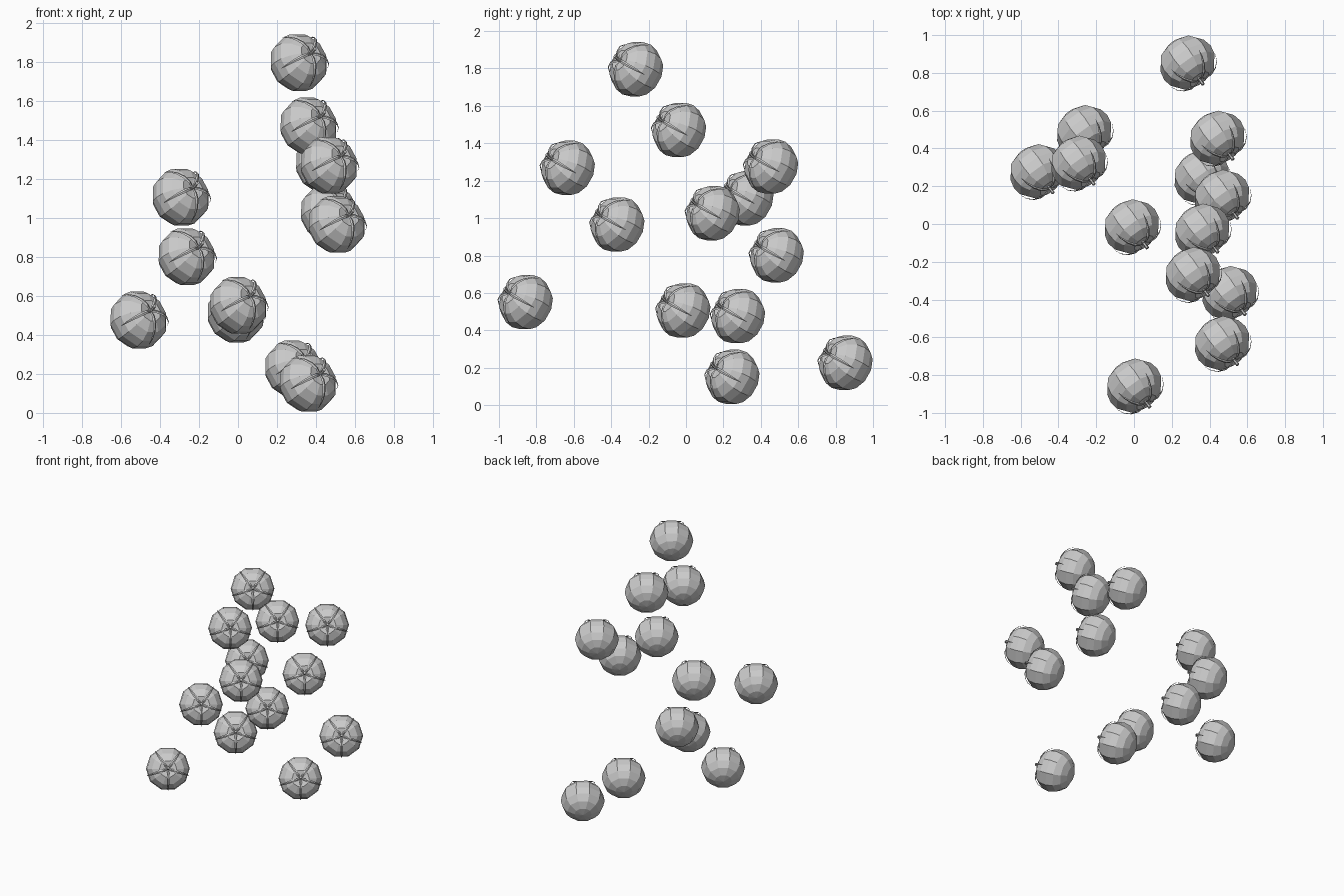
import bpy, bmesh
from math import sin, cos, pi, radians
from mathutils import Vector

if "Cube" in bpy.data.objects:
    bpy.data.objects.remove(bpy.data.objects["Cube"])

# Cluster positions and the shared tilt of every fruit
CENTRES = [(0.31, -0.265, 1.795), (0.36, -0.035, 1.47), (0.465, -0.63, 1.268),
           (0.44, 0.457, 1.275), (-0.295, 0.325, 1.105), (0.465, 0.145, 1.025),
           (0.505, -0.365, 0.965), (-0.265, 0.487, 0.80), (0.0, -0.855, 0.55),
           (-0.013, -0.012, 0.505), (-0.512, 0.28, 0.475), (0.282, 0.855, 0.225),
           (0.357, 0.25, 0.15)]
TILT = (radians(66), 0, radians(36))
SIDES = 10


def mesh_from(bm, name):
    bmesh.ops.recalc_face_normals(bm, faces=bm.faces)
    mesh = bpy.data.meshes.new(name)
    bm.to_mesh(mesh)
    bm.free()
    return mesh


def fruit_mesh():
    """Lathe a squashed ten-sided body with a dimple at the stem end."""
    profile = [(0.06, -0.122), (0.11, -0.094), (0.142, -0.05), (0.153, 0.0),
               (0.145, 0.05), (0.113, 0.094), (0.06, 0.12)]
    bm = bmesh.new()
    rings = [[bm.verts.new((r * cos(2 * pi * k / SIDES), r * sin(2 * pi * k / SIDES), z))
              for k in range(SIDES)] for r, z in profile]
    bottom, top = bm.verts.new((0, 0, -0.131)), bm.verts.new((0, 0, 0.11))
    for k in range(SIDES):
        n = (k + 1) % SIDES
        for a, b in zip(rings, rings[1:]):
            bm.faces.new((a[k], a[n], b[n], b[k]))
        bm.faces.new((bottom, rings[0][n], rings[0][k]))
        bm.faces.new((top, rings[-1][k], rings[-1][n]))
    return mesh_from(bm, "fruit")


def calyx_mesh():
    """Five narrow pointed sepals arching over the fruit."""
    path = [(0.004, 0.118, 0.006), (0.035, 0.130, 0.009), (0.07, 0.127, 0.010),
            (0.108, 0.106, 0.008), (0.138, 0.072, 0.005), (0.153, 0.035, 0.001)]
    bm = bmesh.new()
    for i in range(5):
        a = radians(270 + 72 * i)
        out, side = Vector((cos(a), sin(a), 0)), Vector((-sin(a), cos(a), 0))
        rows = []
        for r, z, w in path:
            mid = out * r + Vector((0, 0, z))
            rows.append([bm.verts.new(mid - side * w),
                         bm.verts.new(mid + Vector((0, 0, 0.004))),
                         bm.verts.new(mid + side * w)])
        for p, q in zip(rows, rows[1:]):
            for j in range(2):
                bm.faces.new((p[j], q[j], q[j + 1], p[j + 1]))
    return mesh_from(bm, "calyx")


def stem_mesh():
    """Short bent stalk."""
    path = [(0, 0.108, 0.009), (0.0, 0.135, 0.007), (0.008, 0.160, 0.010)]
    bm = bmesh.new()
    rings = [[bm.verts.new((r * cos(pi * k / 3), y + r * sin(pi * k / 3), z))
              for k in range(6)] for y, z, r in path]
    for p, q in zip(rings, rings[1:]):
        for k in range(6):
            n = (k + 1) % 6
            bm.faces.new((p[k], p[n], q[n], q[k]))
    bm.faces.new(rings[-1])
    bm.faces.new(rings[0][::-1])
    return mesh_from(bm, "stem")


# Place one fruit, calyx and stem at each position
parts = [fruit_mesh(), calyx_mesh(), stem_mesh()]
for i, centre in enumerate(CENTRES, 1):
    for mesh in parts:
        obj = bpy.data.objects.new(f"{mesh.name}_{i}", mesh)
        obj.location = centre
        obj.rotation_euler = TILT
        bpy.context.collection.objects.link(obj)
